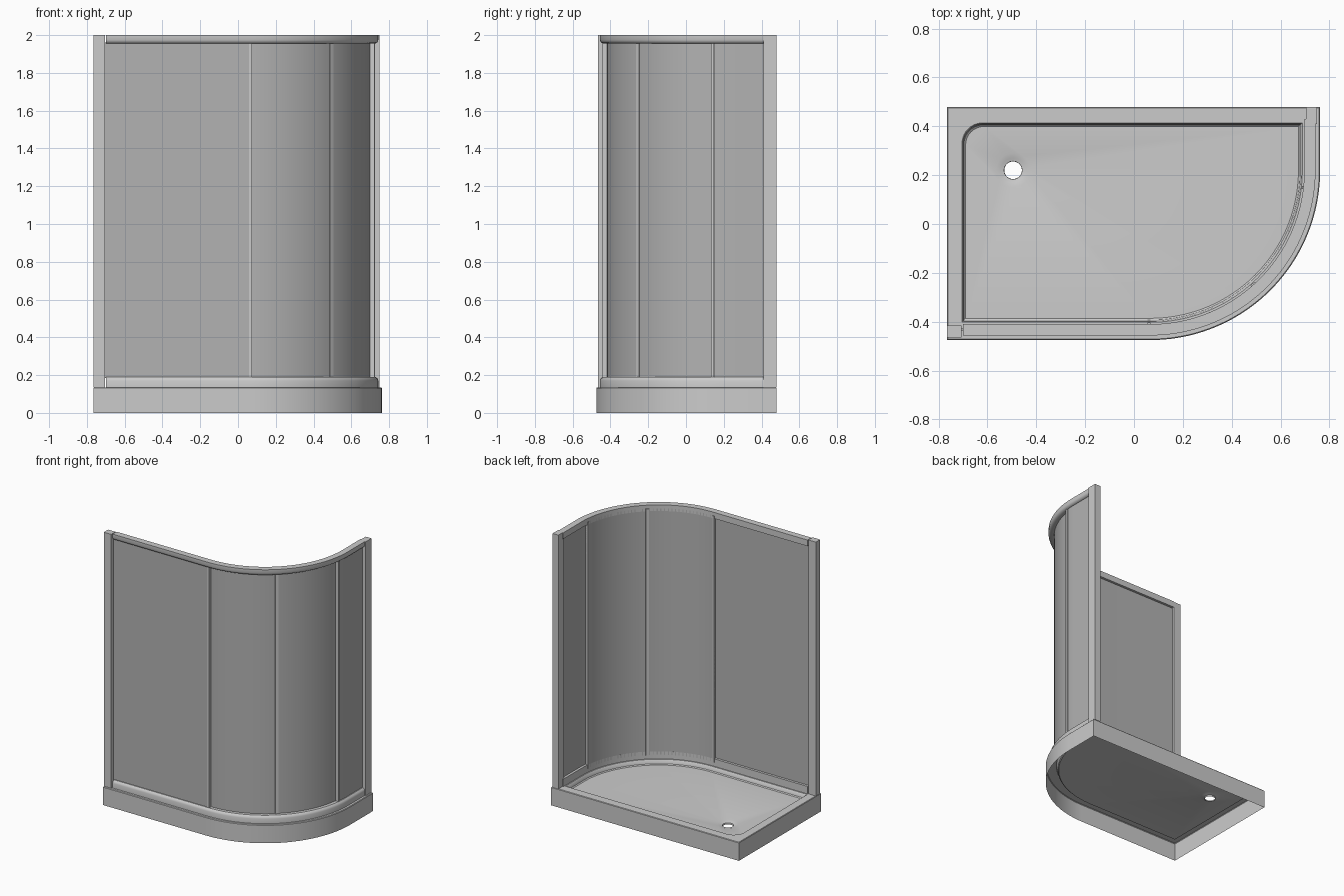
import bpy, bmesh, math

if "Cube" in bpy.data.objects:
    bpy.data.objects.remove(bpy.data.objects["Cube"])

CX, CY = 0.067, 0.22            # centre of the curved front corner
X0, X1, Y1 = -0.765, 0.762, 0.478
RIM, TOP, FLOOR = 0.135, 2.0, 0.10
GLASS = bpy.data.materials.new("tinted_glass")
GLASS.diffuse_color = (0.45, 0.45, 0.45, 1)
GLASS.use_nodes = True
GLASS.node_tree.nodes["Principled BSDF"].inputs["Base Color"].default_value = GLASS.diffuse_color


def finish(name, bm, mat=None):
    bmesh.ops.remove_doubles(bm, verts=bm.verts, dist=0.0001)
    bmesh.ops.recalc_face_normals(bm, faces=bm.faces)
    me = bpy.data.meshes.new(name)
    bm.to_mesh(me)
    bm.free()
    for p in me.polygons:
        p.use_smooth = True
    me.set_sharp_from_angle(angle=math.radians(35))
    if mat:
        me.materials.append(mat)
    ob = bpy.data.objects.new(name, me)
    bpy.context.collection.objects.link(ob)
    return ob


def arc(cx, cy, r, a0, a1, n):
    return [(cx + r * math.cos(math.radians(a0 + (a1 - a0) * i / n)),
             cy + r * math.sin(math.radians(a0 + (a1 - a0) * i / n))) for i in range(n + 1)]


def track(r, a0=-90, a1=0, left=None, back=None, n=40):
    """Path along the enclosure front at distance r from the corner centre."""
    pts = arc(CX, CY, r, a0, a1, n)
    if left is not None:
        pts.insert(0, (left, CY - r))
    if back is not None:
        pts.append((CX + r, back))
    return pts


def sweep(name, profile, mat=None, **kw):
    """Sweep a closed (radius, z) profile along the track."""
    bm = bmesh.new()
    rows = [[bm.verts.new((x, y, z)) for x, y in track(r, **kw)] for r, z in profile]
    m = len(rows)
    for j in range(m):
        a, b = rows[j], rows[(j + 1) % m]
        for i in range(len(a) - 1):
            bm.faces.new((a[i], a[i + 1], b[i + 1], b[i]))
    for k in (0, -1):
        bm.faces.new([row[k] for row in rows])
    return finish(name, bm, mat)


def rect(r0, r1, z0, z1):
    return [(r0, z0), (r1, z0), (r1, z1), (r0, z1)]


def box(name, x0, x1, y0, y1, z0, z1):
    bm = bmesh.new()
    bmesh.ops.create_cube(bm, size=1)
    for v in bm.verts:
        v.co = ((x0 + x1) / 2 + v.co.x * (x1 - x0),
                (y0 + y1) / 2 + v.co.y * (y1 - y0),
                (z0 + z1) / 2 + v.co.z * (z1 - z0))
    return finish(name, bm)


# Shower tray: open-bottomed shell with raised rim, sunken floor and drain
def outline(r, left, back, rc):
    return track(r, left=left, back=back) + arc(left + rc, back - rc, rc, 90, 180, 10)


def bridge(bm, a, b):
    for i in range(len(a)):
        j = (i + 1) % len(a)
        bm.faces.new((a[i], a[j], b[j], b[i]))


bm = bmesh.new()
sections = [(0.695, X0, Y1, 0, 0), (0.695, X0, Y1, 0, RIM - 0.004),
            (0.691, X0 + .003, Y1 - .003, 0, RIM),
            (0.622, -0.704, 0.414, 0.085, RIM), (0.618, -0.700, 0.410, 0.082, RIM - 0.004),
            (0.613, -0.696, 0.406, 0.08, FLOOR + 0.006), (0.606, -0.689, 0.399, 0.075, FLOOR)]
loops = [[bm.verts.new((x, y, z)) for x, y in outline(r, l, b, max(rc, 0.00001))]
         for r, l, b, rc, z in sections]
for a, b in zip(loops, loops[1:]):
    bridge(bm, a, b)
DX, DY = -0.495, 0.22
rings = [[bm.verts.new((x, y, z)) for x, y in arc(DX, DY, r, 0, 360, 32)[:-1]]
         for r, z in [(0.07, FLOOR), (0.05, FLOOR - 0.006), (0.037, FLOOR - 0.009), (0.036, FLOOR - 0.02)]]
for a, b in zip(rings, rings[1:]):
    bridge(bm, a, b)
bmesh.ops.remove_doubles(bm, verts=bm.verts, dist=0.0001)
edges = [e for e in bm.edges if e.is_boundary and all(abs(v.co.z - FLOOR) < 1e-5 for v in e.verts)]
bmesh.ops.triangle_fill(bm, edges=edges, use_beauty=True, use_dissolve=False)
finish("shower_tray", bm)

# Curved bottom and top rails with rounded outer edges
LEFT, BACK = -0.70, 0.43
sweep("bottom_rail", [(0.630, RIM), (0.676, RIM), (0.676, 0.170), (0.672, 0.182),
                      (0.662, 0.190), (0.630, 0.190)], left=LEFT, back=BACK)
sweep("top_rail", [(0.630, 1.955), (0.660, 1.955), (0.671, 1.962), (0.676, 1.974),
                   (0.676, TOP), (0.630, TOP)], left=LEFT, back=BACK)

# Wall posts at the two ends
box("left_wall_post", X0, -0.705, -0.465, -0.415, RIM, TOP)
box("right_wall_post", 0.703, 0.750, 0.410, Y1, RIM, TOP)

# Fixed glass panels
Z0, Z1 = 0.185, 1.96
A0, AM, A1 = -91, -48, -6
sweep("fixed_glass_left", rect(0.648, 0.656, Z0, Z1), GLASS, a0=-90, a1=-89.5, left=-0.71, n=1)
sweep("fixed_glass_right", rect(0.648, 0.656, Z0, Z1), GLASS, a0=A1, a1=0, back=0.415, n=6)

# Curved sliding doors with slim vertical edge strips
for side, s, e in (("left", A0, AM), ("right", AM, A1)):
    sweep(side + "_door_glass", rect(0.630, 0.638, 0.165, 1.975), GLASS, a0=s, a1=e, n=24)
    for tag, a in (("start", s + 0.5), ("end", e - 0.5)):
        sweep(f"{side}_door_{tag}_strip", rect(0.624, 0.642, 0.165, 1.975),
              a0=a - 0.5, a1=a + 0.5, n=2)
for name, a in (("left", A0 + 1), ("right", A1 - 1)):
    sweep(name + "_fixed_edge_strip", rect(0.638, 0.662, Z0, Z1), a0=a - 0.7, a1=a + 0.7, n=2)
